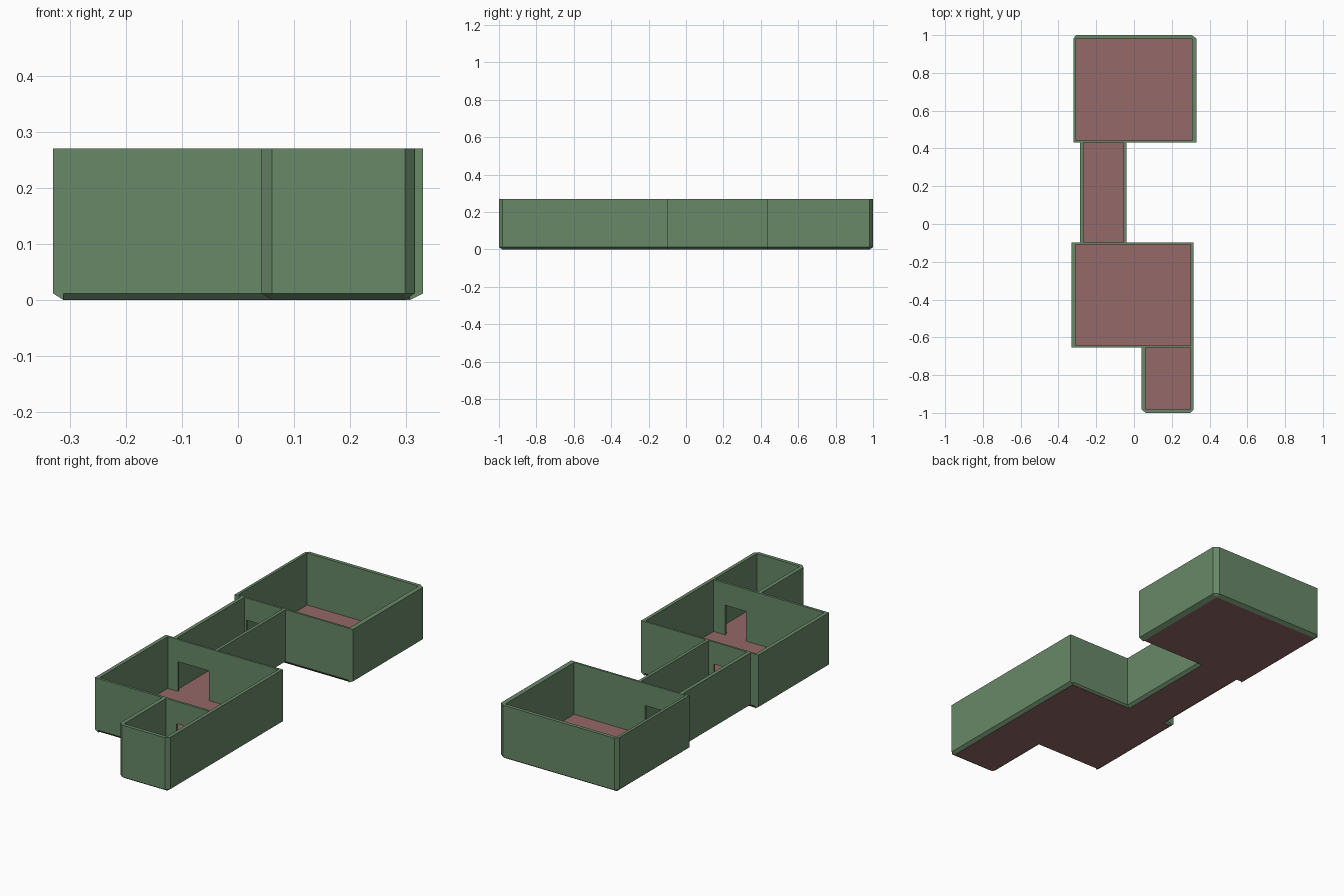
import bpy, bmesh

if "Cube" in bpy.data.objects:
    bpy.data.objects.remove(bpy.data.objects["Cube"])

H = 0.27        # wall height
FLOOR = 0.012   # floor thickness
DOOR = 0.16     # doorway height


def material(name, color):
    m = bpy.data.materials.new(name)
    m.diffuse_color = color
    m.use_nodes = True
    m.node_tree.nodes["Principled BSDF"].inputs["Base Color"].default_value = m.diffuse_color
    return m


GREEN = material("wall_green", (0.14, 0.25, 0.14, 1))
RED = material("floor_red", (0.30, 0.14, 0.14, 1))


def finish(bm, name, mat):
    bmesh.ops.recalc_face_normals(bm, faces=bm.faces)
    me = bpy.data.meshes.new(name)
    bm.to_mesh(me)
    bm.free()
    me.materials.append(mat)
    ob = bpy.data.objects.new(name, me)
    bpy.context.collection.objects.link(ob)


def loft(bm, a, b):
    """Join two matching outlines into a closed solid."""
    va, vb = [bm.verts.new(p) for p in a], [bm.verts.new(p) for p in b]
    bm.faces.new(va)
    bm.faces.new(vb)
    for i in range(len(a)):
        j = (i + 1) % len(a)
        bm.faces.new((va[i], va[j], vb[j], vb[i]))


def strip(bm, axis, inner, outer, a, b, z0=0.0):
    """Wall along an axis; its outer foot slants in to the floor edge."""
    foot = FLOOR if z0 == 0 else z0
    profile = [(inner, z0), (inner, H), (outer, H), (outer, foot)]

    def at(t):
        return [(t, d, z) if axis == 'x' else (d, t, z) for d, z in profile]
    loft(bm, at(a), at(b))


def wall(name, axis, inner, outer, a, b, door=None):
    bm = bmesh.new()
    if door:
        strip(bm, axis, inner, outer, a, door[0])
        strip(bm, axis, inner, outer, door[1], b)
        strip(bm, axis, inner, outer, door[0], door[1], DOOR)
    else:
        strip(bm, axis, inner, outer, a, b)
    finish(bm, name, GREEN)


def corner(name, x, y, xo, yo):
    """Chamfered post between two outer walls."""
    bm = bmesh.new()
    loft(bm, [(x, y, 0), (xo, y, FLOOR), (x, yo, FLOOR)],
         [(x, y, H), (xo, y, H), (x, yo, H)])
    finish(bm, name, GREEN)


def floor(name, x0, x1, y0, y1):
    bm = bmesh.new()
    loft(bm, [(x0, y0, 0), (x1, y0, 0), (x1, y1, 0), (x0, y1, 0)],
         [(x0, y0, FLOOR), (x1, y0, FLOOR), (x1, y1, FLOOR), (x0, y1, FLOOR)])
    finish(bm, name, RED)


# Floors
floor("back_room_floor", -0.307, 0.306, 0.44, 0.982)
floor("corridor_floor", -0.268, -0.056, -0.105, 0.44)
floor("middle_room_floor", -0.311, 0.298, -0.643, -0.105)
floor("entry_floor", 0.061, 0.298, -0.982, -0.643)

# Back room
wall("back_room_left_wall", 'y', -0.307, -0.321, 0.432, 0.982)
wall("back_room_right_wall", 'y', 0.306, 0.33, 0.432, 0.982)
wall("back_room_back_wall", 'x', 0.982, 1.0, -0.307, 0.306)
wall("back_room_door_wall", 'x', 0.442, 0.432, -0.307, 0.306, (-0.255, -0.085))
corner("back_left_corner", -0.307, 0.982, -0.321, 1.0)
corner("back_right_corner", 0.306, 0.982, 0.33, 1.0)

# Corridor
wall("corridor_left_wall", 'y', -0.268, -0.286, -0.1, 0.436)
wall("corridor_right_wall", 'y', -0.056, -0.041, -0.1, 0.436)

# Middle room
wall("middle_room_left_wall", 'y', -0.311, -0.33, -0.654, -0.098)
wall("middle_room_right_wall", 'y', 0.298, 0.315, -0.643, -0.098)
wall("middle_room_back_wall", 'x', -0.108, -0.098, -0.311, 0.298, (-0.255, -0.085))
wall("middle_room_front_wall", 'x', -0.642, -0.654, -0.311, 0.298, (0.12, 0.235))

# Entry passage
wall("entry_left_wall", 'y', 0.061, 0.041, -0.982, -0.65)
wall("entry_right_wall", 'y', 0.298, 0.315, -0.982, -0.643)
wall("entry_front_wall", 'x', -0.982, -1.0, 0.061, 0.298)
corner("entry_left_corner", 0.061, -0.982, 0.041, -1.0)
corner("entry_right_corner", 0.298, -0.982, 0.315, -1.0)
